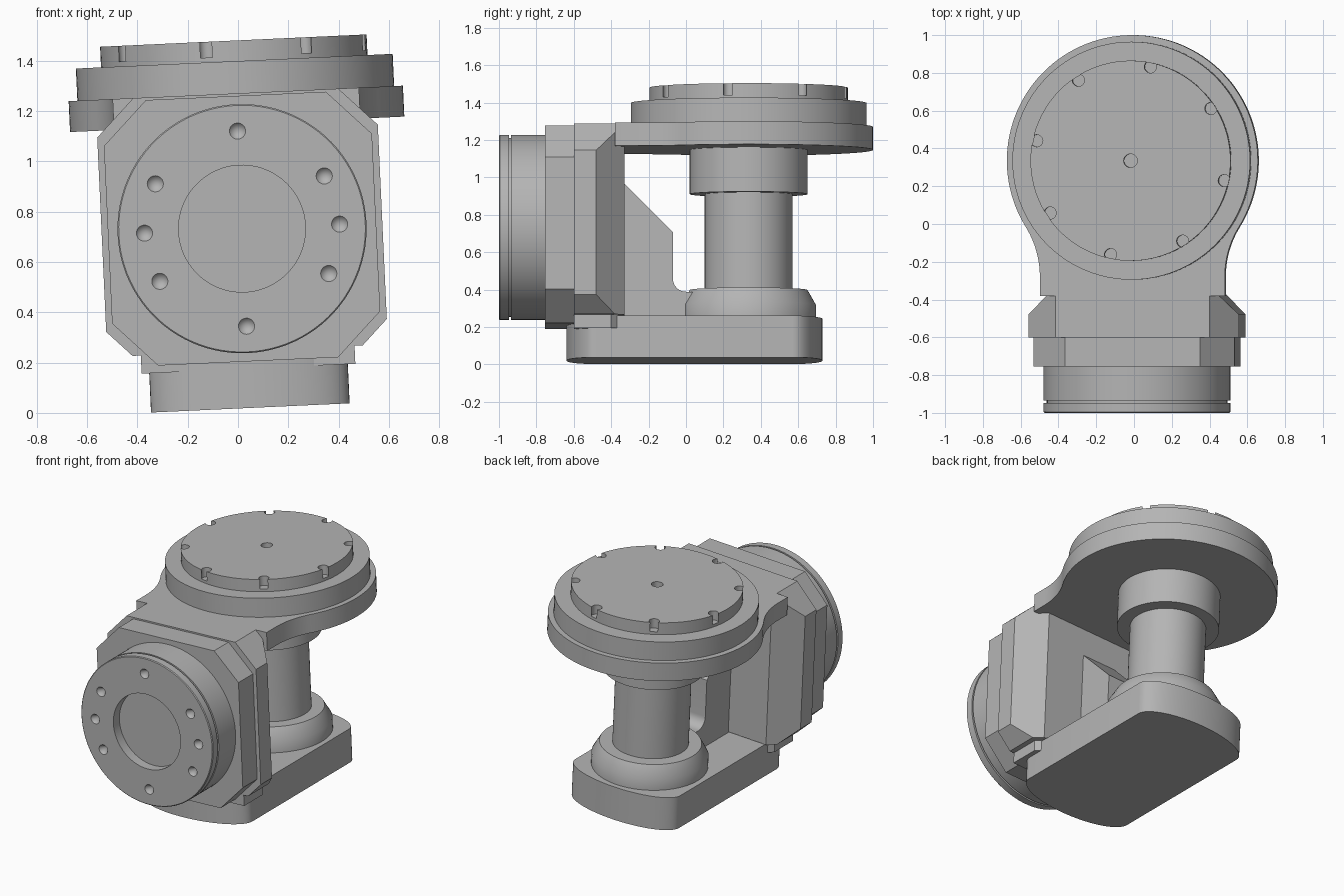
import bpy, bmesh
from math import sin, cos, pi, radians, atan2, hypot
from mathutils import Matrix, Vector

cube = bpy.data.objects.get("Cube")
if cube:
    bpy.data.objects.remove(cube, do_unlink=True)

grey = bpy.data.materials.new("machined_grey")
grey.use_nodes = True
COLOUR = (0.46, 0.46, 0.46, 1)
grey.diffuse_color = COLOUR
grey.node_tree.nodes["Principled BSDF"].inputs["Base Color"].default_value = COLOUR

# The whole joint leans slightly sideways; parts are laid out around the front axis
TILT = Matrix.Translation((0.016, 0, 0.732)) @ Matrix.Rotation(radians(-2.65), 4, 'Y')
AXIS_Y = 0.335
SEGS = 96


def finish(name, bm):
    bmesh.ops.remove_doubles(bm, verts=bm.verts, dist=1e-5)
    bmesh.ops.recalc_face_normals(bm, faces=bm.faces)
    bm.transform(TILT)
    mesh = bpy.data.meshes.new(name)
    bm.to_mesh(mesh)
    bm.free()
    mesh.materials.append(grey)
    ob = bpy.data.objects.new(name, mesh)
    bpy.context.collection.objects.link(ob)
    return ob


def smooth(ob):
    bpy.ops.object.select_all(action='DESELECT')
    ob.select_set(True)
    bpy.context.view_layer.objects.active = ob
    bpy.ops.object.shade_smooth_by_angle(angle=radians(30))


def lathe_into(bm, profile, origin, axis):
    """Spin (radius, distance along axis) points around the axis."""
    axis, origin = Vector(axis), Vector(origin)
    verts = [bm.verts.new(origin + Vector((r, 0, 0)) + axis * h) for r, h in profile]
    edges = [bm.edges.new(pair) for pair in zip(verts, verts[1:])]
    bmesh.ops.spin(bm, geom=verts + edges, cent=origin, axis=axis,
                   angle=2 * pi, steps=SEGS, use_merge=True)


def lathe(name, profile, origin=(0, AXIS_Y, 0), axis=(0, 0, 1)):
    bm = bmesh.new()
    lathe_into(bm, profile, origin, axis)
    return finish(name, bm)


def prism_mesh(points, lo, hi, upright=True):
    """Extrude an outline along z, or along y or x when 'upright' says so."""
    place = {True: lambda a, b, c: (a, b, c), 'Y': lambda a, b, c: (a, c, b),
             'X': lambda a, b, c: (c, a, b)}[upright]
    bm = bmesh.new()
    face = bm.faces.new([bm.verts.new(place(a, b, lo)) for a, b in points])
    new = bmesh.ops.extrude_face_region(bm, geom=[face])['geom']
    shift = Vector(place(0, 0, hi - lo))
    bmesh.ops.translate(bm, vec=shift, verts=[v for v in new if isinstance(v, bmesh.types.BMVert)])
    return bm


def prism(name, points, lo, hi, upright=True):
    return finish(name, prism_mesh(points, lo, hi, upright))


def cut(ob, cutter):
    cutter.hide_render = True
    mod = ob.modifiers.new("cut", 'BOOLEAN')
    mod.operation, mod.solver, mod.object = 'DIFFERENCE', 'EXACT', cutter
    bpy.context.view_layer.objects.active = ob
    bpy.ops.object.modifier_apply(modifier=mod.name)
    bpy.data.objects.remove(cutter, do_unlink=True)


def arc(cx, cy, r, a0, a1, n):
    return [(cx + r * cos(a0 + (a1 - a0) * i / n), cy + r * sin(a0 + (a1 - a0) * i / n))
            for i in range(n + 1)]


def octagon(w, lo, hi, low_cut, high_cut):
    right = [(w - low_cut, lo), (w, lo + low_cut), (w, hi - high_cut), (w - high_cut, hi)]
    return right + [(-x, z) for x, z in reversed(right)]


parts = []

# Base foot: straight sides with softly rounded ends
base = []
for y, start in ((0.57, 0), (-0.48, pi)):
    base += [(0.395 * cos(start + pi * i / 32), y + 0.16 * sin(start + pi * i / 32))
             for i in range(33)]
parts.append(prism("base_foot", base, -0.713, -0.49))

# Column with its stepped foot flange and upper collar
parts.append(lathe("column", [(0, -0.5), (0.36, -0.5), (0.36, -0.415), (0.315, -0.335),
                              (0.235, -0.335), (0.235, 0.178), (0.315, 0.178),
                              (0.315, 0.43), (0, 0.43)]))

# Top arm plate: a disc flowing through concave fillets into a neck
NECK, FILLET_Y, FRONT = 0.49, -0.28, -0.38
R, fillet = 0.665, 0.503
fx = NECK + fillet
a = atan2(FILLET_Y - AXIS_Y, fx)
side = [(NECK, FRONT)] + arc(fx, FILLET_Y, fillet, pi, pi + a, 16)
arm = side + arc(0, AXIS_Y, R, a, pi - a, 80)[1:-1] + [(-x, y) for x, y in reversed(side)]
parts.append(prism("top_arm_plate", arm, 0.415, 0.538))

# Turntable ring and scalloped cap
parts.append(lathe("turntable_ring", [(0, 0.53), (0.63, 0.53), (0.63, 0.666), (0, 0.666)]))
cap = lathe("turntable_cap", [(0, 0.66), (0.53, 0.66), (0.53, 0.748), (0, 0.748)])
bm = bmesh.new()
for k in range(8):
    t = radians(33 + 45 * k)
    lathe_into(bm, [(0, 0), (0.032, 0), (0.032, 0.1), (0, 0.1)],
               (0.508 * cos(t), AXIS_Y + 0.508 * sin(t), 0.685), (0, 0, 1))
lathe_into(bm, [(0, 0), (0.036, 0), (0.036, 0.1), (0, 0.1)], (0, AXIS_Y, 0.7), (0, 0, 1))
cut(cap, finish("cap_cutter", bm))
parts.append(cap)

# Rear housing block with slanted back corners
bm = prism_mesh(octagon(0.558, -0.485, 0.538, 0.1, 0.15), -0.6, -0.33, 'Y')
for s in (-1, 1):
    cutres = bmesh.ops.bisect_plane(bm, geom=bm.verts[:] + bm.edges[:] + bm.faces[:],
                                    plane_co=(s * 0.558, -0.48, 0), plane_no=(s, 1, 0),
                                    clear_outer=True)
    rim = [e for e in cutres['geom_cut'] if isinstance(e, bmesh.types.BMEdge)]
    bmesh.ops.contextual_create(bm, geom=rim)
parts.append(finish("rear_housing", bm))

# Front housing plate and lower lip
parts.append(prism("front_housing", octagon(0.533, -0.528, 0.528, 0.175, 0.175), -0.755, -0.6, 'Y'))
lip = [(-0.425, -0.6), (0.425, -0.6), (0.425, -0.4), (0.385, -0.36), (-0.385, -0.36), (-0.425, -0.4)]
parts.append(prism("lower_lip", lip, -0.557, -0.48))

# Stiffening rib between housing and column foot
rib = [(-0.35, -0.55), (-0.35, 0.25), (-0.33, 0.23), (-0.07, -0.03)]
rib += arc(0.0, -0.28, 0.07, pi, 1.5 * pi, 8) + [(0.1, -0.35), (0.1, -0.55)]
parts.append(prism("stiffening_rib", rib, -0.125, 0.125, 'X'))

# Front drive flange with groove, central recess and countersunk holes
flange = lathe("front_flange", [(0, 0.74), (0.495, 0.74), (0.495, 0.935), (0.478, 0.935),
                                (0.478, 0.947), (0.495, 0.947), (0.495, 0.995), (0.49, 1), (0, 1)],
               (0, 0, 0), (0, -1, 0))
bm = bmesh.new()
lathe_into(bm, [(0, 0.935), (0.252, 0.935), (0.252, 1.05), (0, 1.05)], (0, 0, 0), (0, -1, 0))
for deg in (-30, 0, 30, 90, 150, 180, 210, 270):
    t = radians(deg)
    lathe_into(bm, [(0, 0.96), (0.032, 1), (0.032, 1.05), (0, 1.05)],
               (0.388 * cos(t), 0, 0.388 * sin(t)), (0, -1, 0))
cut(flange, finish("flange_cutter", bm))
parts.append(flange)

for part in parts:
    smooth(part)
